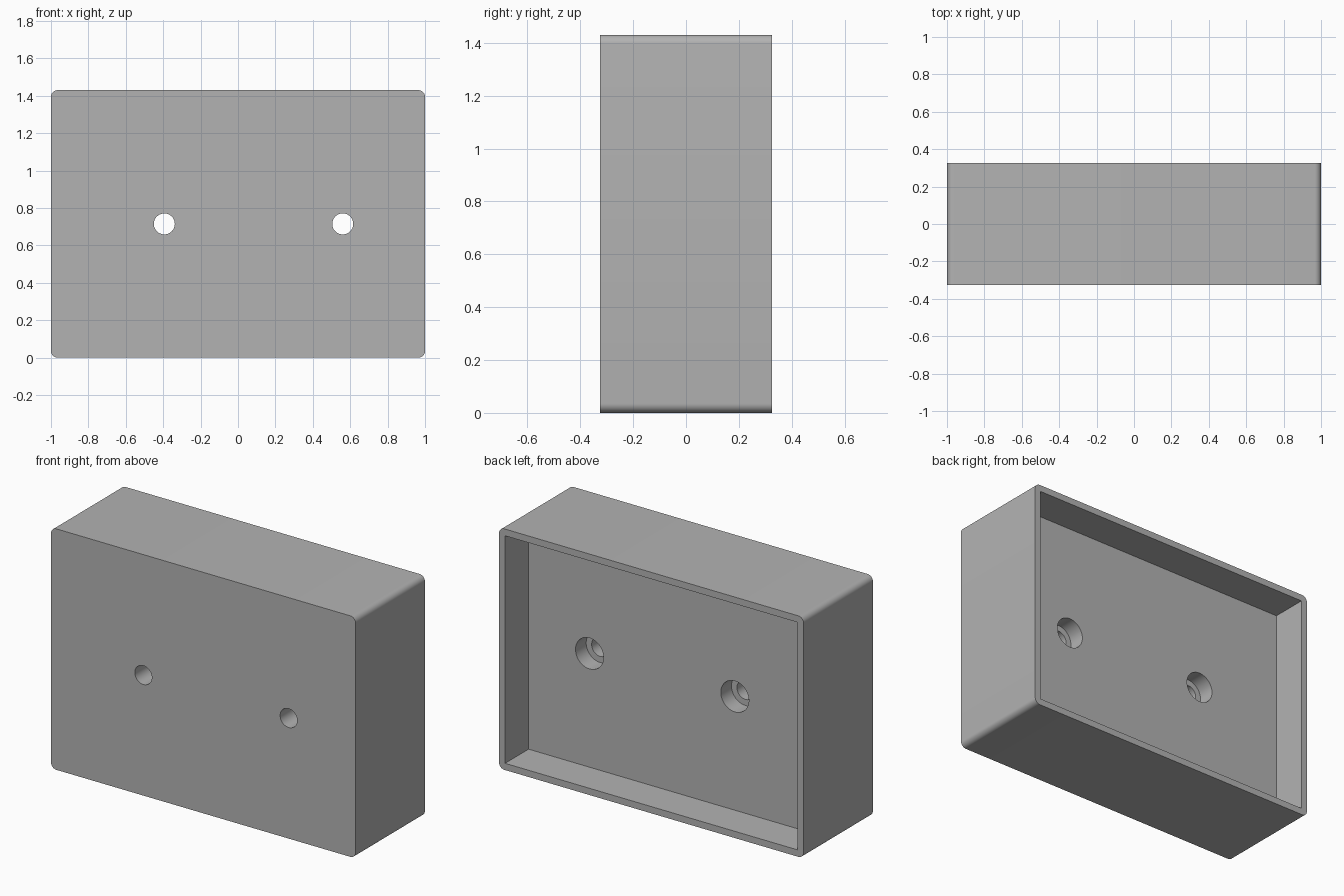
import bpy, bmesh, math
from mathutils import Matrix, Vector

if "Cube" in bpy.data.objects:
    bpy.data.objects.remove(bpy.data.objects["Cube"], do_unlink=True)

WIDTH, DEPTH, HEIGHT = 2.0, 0.65, 1.43
WALL, POCKET, CORNER = 0.04, 0.22, 0.035
HOLE_R, BORE_R, BORE_DEPTH = 0.056, 0.092, 0.10
BACK = DEPTH / 2
FLOOR = BACK - POCKET
MID = HEIGHT / 2

grey = bpy.data.materials.new("plain grey")
grey.use_nodes = True
colour = (0.45, 0.45, 0.45, 1)
grey.diffuse_color = colour
grey.node_tree.nodes["Principled BSDF"].inputs["Base Color"].default_value = colour


def make_object(name, bm):
    mesh = bpy.data.meshes.new(name)
    bm.to_mesh(mesh)
    bm.free()
    mesh.materials.append(grey)
    obj = bpy.data.objects.new(name, mesh)
    bpy.context.collection.objects.link(obj)
    return obj


def box(name, size, centre, radius=0):
    """Box whose front-to-back edges may be rounded."""
    bm = bmesh.new()
    place = Matrix.Translation(centre) @ Matrix.Diagonal((*size, 1))
    bmesh.ops.create_cube(bm, size=1, matrix=place)
    if radius:
        edges = [e for e in bm.edges
                 if abs(e.verts[0].co.y - e.verts[1].co.y) > size[1] / 2]
        bmesh.ops.bevel(bm, geom=edges, offset=radius, segments=8,
                        profile=0.5, affect='EDGES')
    return make_object(name, bm)


def rod(name, radius, x, y0, y1):
    """Cylinder running front to back at mid height."""
    bm = bmesh.new()
    place = (Matrix.Translation((x, (y0 + y1) / 2, MID))
             @ Matrix.Rotation(math.pi / 2, 4, 'X'))
    bmesh.ops.create_cone(bm, cap_ends=True, segments=48, radius1=radius,
                          radius2=radius, depth=y1 - y0, matrix=place)
    return make_object(name, bm)


# Rounded block
body = box("housing", (WIDTH, DEPTH, HEIGHT), Vector((0, 0, MID)), CORNER)
bpy.context.view_layer.objects.active = body

# Square-cornered pocket open at the back
cutters = [box("pocket_cutter", (WIDTH - 2 * WALL, 2 * POCKET, HEIGHT - 2 * WALL),
               Vector((0, BACK, MID)))]

# Two through holes, counterbored from the pocket floor
for x in (-0.394, 0.56):
    cutters.append(rod("bore_cutter", BORE_R, x, FLOOR - BORE_DEPTH, FLOOR + 0.05))
    cutters.append(rod("hole_cutter", HOLE_R, x, -BACK - 0.1, FLOOR + 0.03))

for cutter in cutters:
    cutter.hide_render = True
    cut = body.modifiers.new("cut", 'BOOLEAN')
    cut.operation = 'DIFFERENCE'
    cut.solver = 'EXACT'
    cut.object = cutter
    bpy.ops.object.modifier_apply(modifier=cut.name)
    bpy.data.objects.remove(cutter, do_unlink=True)

# Smooth the round corners and holes, keep the edges crisp
bpy.ops.object.select_all(action='DESELECT')
body.select_set(True)
bpy.ops.object.shade_smooth_by_angle(angle=math.radians(30))
